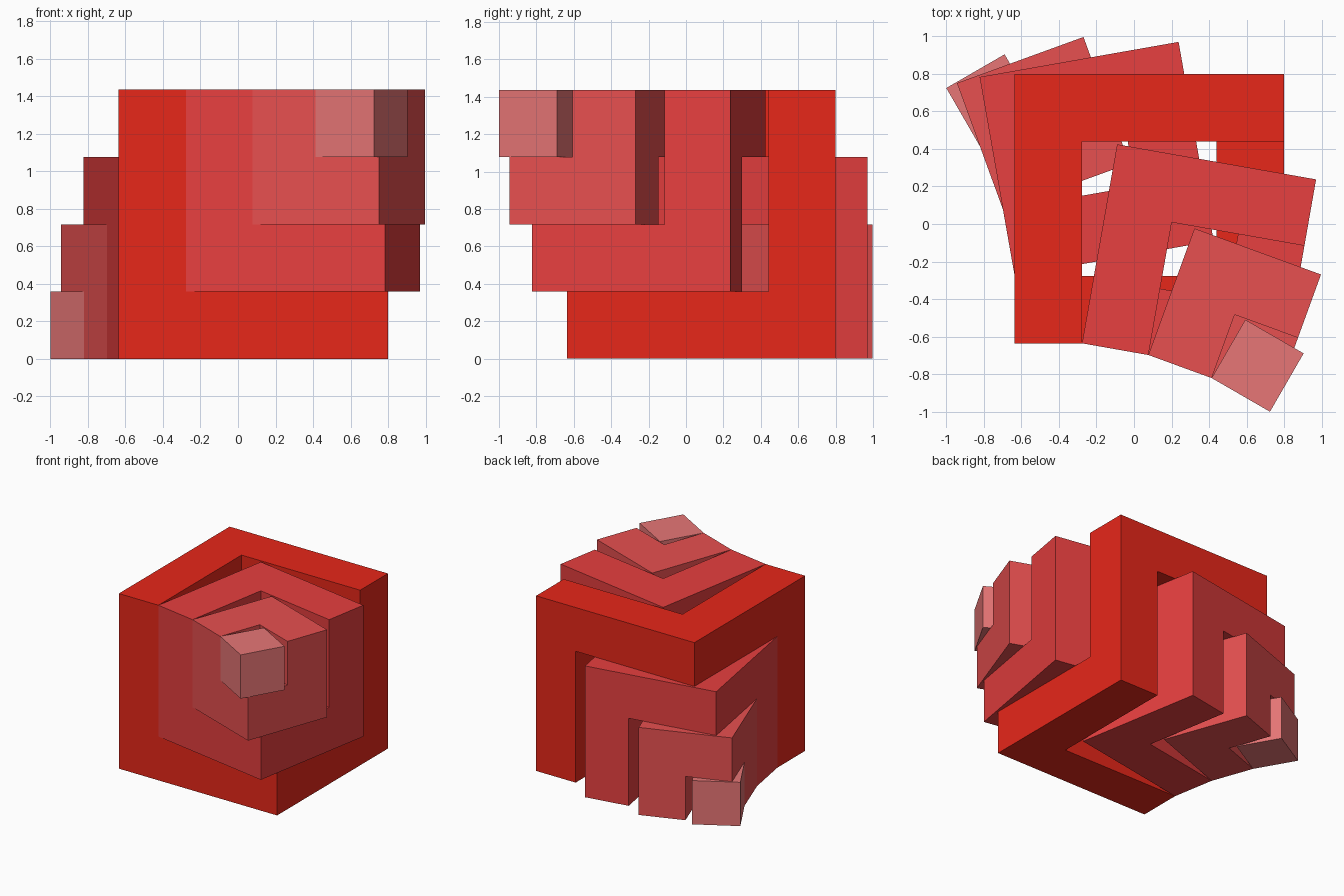
import bpy
import bmesh
from math import radians
from mathutils import Matrix, Vector

if "Cube" in bpy.data.objects:
    bpy.data.objects.remove(bpy.data.objects["Cube"])

A = 0.359           # beam thickness; nested cubes are 4, 3, 2 and 1 beams wide
CORNER = -0.636     # front left corner of the big frame (x and y)

# Six cube corners visited by the zigzag ring of beams
RING = [Vector(p) for p in ((0, 0, 0), (1, 0, 0), (1, 1, 0),
                            (1, 1, 1), (0, 1, 1), (0, 0, 1))]


def paint(name, rgb):
    mat = bpy.data.materials.new(name)
    mat.diffuse_color = (*rgb, 1)
    mat.use_nodes = True
    mat.node_tree.nodes["Principled BSDF"].inputs["Base Color"].default_value = mat.diffuse_color
    return mat


MATS = [paint("deep_red", (0.80, 0.02, 0.01)),
        paint("red", (0.80, 0.05, 0.05)),
        paint("light_red", (0.80, 0.08, 0.08)),
        paint("pink", (0.80, 0.18, 0.18))]


def block(name, lo, hi, matrix, mat):
    """Box between two grid corners, placed by matrix."""
    lo, hi = Vector(lo) * A, Vector(hi) * A
    bm = bmesh.new()
    bmesh.ops.create_cube(bm, size=1)
    bmesh.ops.scale(bm, vec=hi - lo, verts=bm.verts)
    bmesh.ops.translate(bm, vec=(lo + hi) / 2, verts=bm.verts)
    bmesh.ops.transform(bm, matrix=matrix, verts=bm.verts)
    me = bpy.data.meshes.new(name)
    bm.to_mesh(me)
    bm.free()
    me.materials.append(mat)
    bpy.context.collection.objects.link(bpy.data.objects.new(name, me))


def ring(name, n, matrix, mat):
    """Six beams; each starts at one cube corner and stops short of the next."""
    for i, start in enumerate(RING):
        step = RING[(i + 1) % 6] - start
        first = start * (n - 1)
        last = first + step * (n - 2)
        lo = [min(p, q) for p, q in zip(first, last)]
        hi = [max(p, q) + 1 for p, q in zip(first, last)]
        block(f"{name}_beam_{i + 1}", lo, hi, matrix, mat)


def cluster(name, base):
    """Shrinking rings, each stepped one beam along and up, turned 10 degrees more."""
    m = base
    for level in (1, 2, 3):
        m = m @ Matrix.Translation((A, 0, A)) @ Matrix.Rotation(radians(-10), 4, 'Z')
        if level < 3:
            ring(f"{name}_ring_{level}", 4 - level, m, MATS[level])
        else:
            block(f"{name}_tip_cube", (0, 0, 0), (1, 1, 1), m, MATS[3])


# Big frame
frame = Matrix.Translation((CORNER, CORNER, 0))
ring("frame", 4, frame, MATS[0])

# Twisting cluster at the top front right, and its half-turn copy at the bottom back left
cluster("front", frame)
half_turn = Matrix(((0, 1, 0, 0), (1, 0, 0, 0), (0, 0, -1, 4 * A), (0, 0, 0, 1)))
cluster("back", half_turn @ frame)
